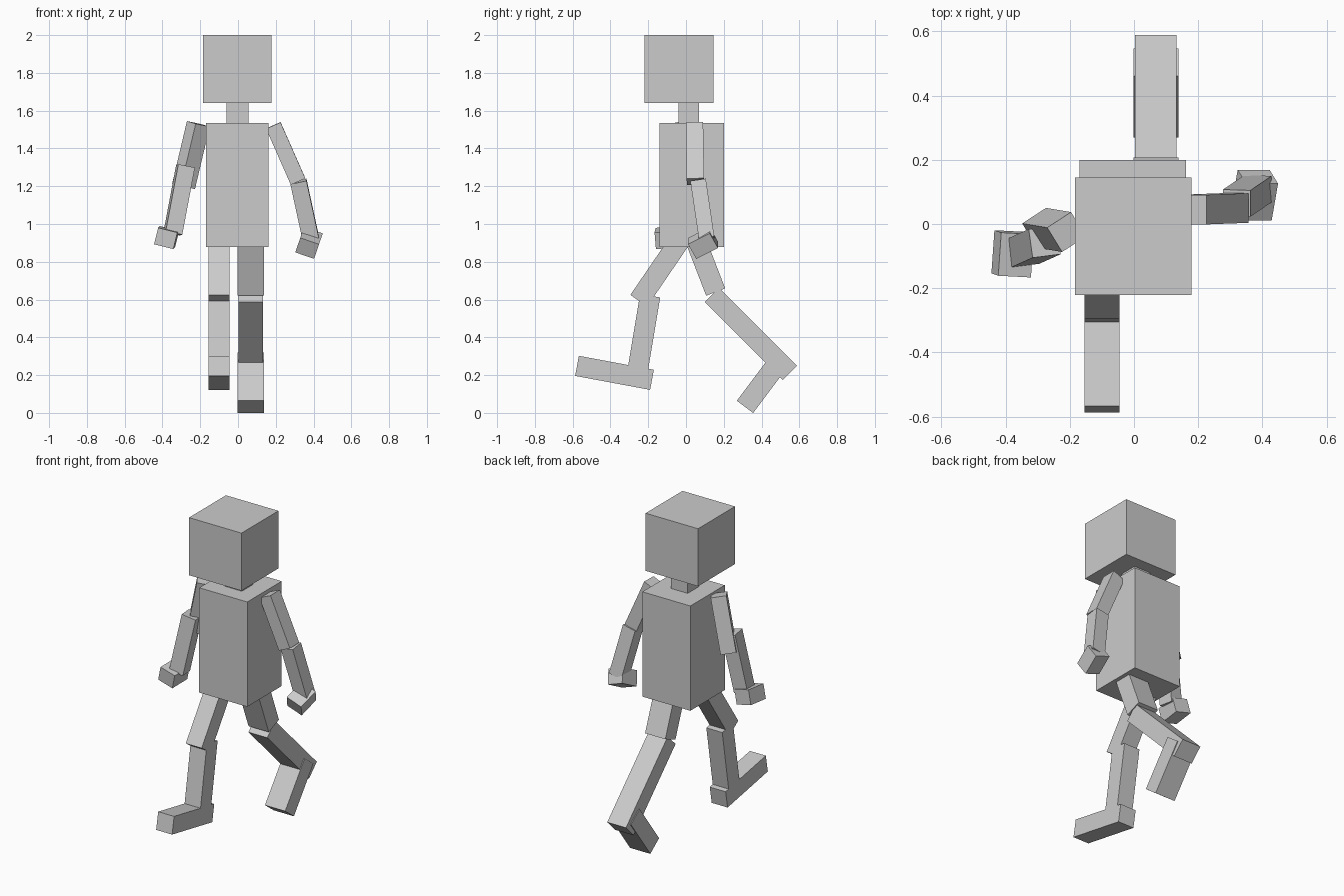
import bpy
from math import radians
from mathutils import Vector, Matrix, Euler

old = bpy.data.objects.get("Cube")
if old:
    bpy.data.objects.remove(old, do_unlink=True)

grey = bpy.data.materials.new("plain_grey")
grey.use_nodes = True
grey.diffuse_color = (0.6, 0.6, 0.6, 1)
grey.node_tree.nodes["Principled BSDF"].inputs["Base Color"].default_value = (0.6, 0.6, 0.6, 1)


def block(name, centre, size, rotation=Matrix.Identity(3)):
    """Flat-faced box with the given centre, size and orientation."""
    bpy.ops.mesh.primitive_cube_add(size=1)
    ob = bpy.context.object
    ob.name = name
    ob.matrix_world = Matrix.Translation(centre) @ rotation.to_4x4() @ Matrix.Diagonal((*size, 1))
    ob.data.materials.append(grey)
    return ob


def limb(name, start, end, width, depth, twist=0):
    """Box running from start to end, with its width kept near the x axis."""
    a, b = Vector(start), Vector(end)
    z = (a - b).normalized()
    y = z.cross(Vector((1, 0, 0))).normalized()
    x = y.cross(z)
    rot = Matrix((x, y, z)).transposed() @ Matrix.Rotation(radians(twist), 3, 'Z')
    return block(name, (a + b) / 2, (width, depth, (a - b).length), rot)


def leg(side, x, widths, joints):
    """Thigh, shin and foot, each a box between two (y, z) points."""
    for part, width, (start, end) in zip(("thigh", "shin", "foot"), widths, joints):
        limb(f"{side}_{part}", (x, *start), (x, *end), width, 0.108)


def turned(pitch, roll, yaw=0):
    return Euler([radians(v) for v in (pitch, roll, yaw)]).to_matrix()


# Head, neck and torso
block("head", (-0.003, -0.038, 1.82), (0.363, 0.365, 0.36))
block("neck", (-0.003, 0.015, 1.585), (0.115, 0.11, 0.15))
block("torso", (-0.004, 0.03, 1.207), (0.332, 0.34, 0.655))

# Legs in mid stride
leg("right", -0.1, (0.11, 0.11, 0.11), (
    ((-0.007, 0.95), (-0.25, 0.594)),
    ((-0.19, 0.62), (-0.255, 0.23)),
    ((-0.18, 0.175), (-0.577, 0.249))))
leg("left", 0.068, (0.14, 0.13, 0.14), (
    ((0.037, 0.95), (0.157, 0.64)),
    ((0.137, 0.625), (0.55, 0.212)),
    ((0.504, 0.288), (0.312, 0.032))))

# Right arm
limb("right_upper_arm", (-0.21, -0.025, 1.53), (-0.288, -0.012, 1.2), 0.09, 0.09, 32)
limb("right_forearm", (-0.278, -0.055, 1.305), (-0.345, -0.085, 0.95), 0.09, 0.09, 8)
block("right_hand", (-0.378, -0.093, 0.928), (0.105, 0.135, 0.09), turned(4, 14, -3))

# Left arm
limb("left_upper_arm", (0.187, 0.045, 1.522), (0.318, 0.05, 1.225), 0.084, 0.092)
limb("left_forearm", (0.32, 0.065, 1.225), (0.386, 0.11, 0.92), 0.087, 0.083)
block("left_hand", (0.376, 0.09, 0.9), (0.105, 0.13, 0.092), turned(28, 19))
